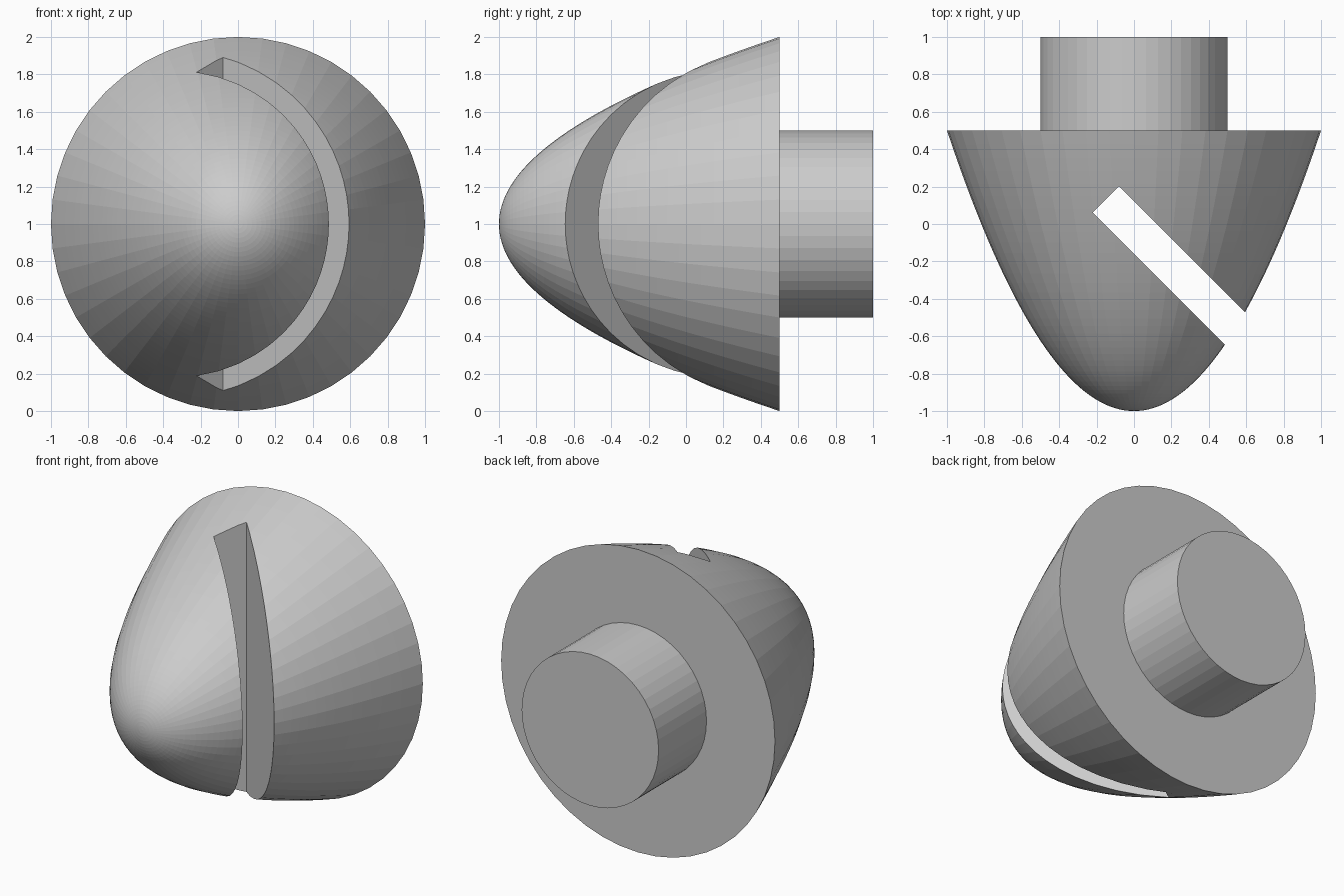
import bpy, bmesh
from math import sin, cos, pi, sqrt

if "Cube" in bpy.data.objects:
    bpy.data.objects.remove(bpy.data.objects["Cube"])

SEGMENTS = 48
RINGS = 40


def new_object(name, bm):
    bmesh.ops.recalc_face_normals(bm, faces=bm.faces)
    mesh = bpy.data.meshes.new(name)
    bm.to_mesh(mesh)
    bm.free()
    obj = bpy.data.objects.new(name, mesh)
    bpy.context.collection.objects.link(obj)
    return obj


def lathe_y(name, profile, z_axis):
    """Closed solid of revolution about y; profile is (radius, y), starting at a pole."""
    bm = bmesh.new()
    tip = bm.verts.new((0, profile[0][1], z_axis))
    rings = []
    for r, y in profile[1:]:
        rings.append([bm.verts.new((r * cos(2 * pi * i / SEGMENTS), y,
                                    z_axis + r * sin(2 * pi * i / SEGMENTS)))
                      for i in range(SEGMENTS)])
    for i in range(SEGMENTS):
        j = (i + 1) % SEGMENTS
        bm.faces.new((tip, rings[0][i], rings[0][j]))
        for a, b in zip(rings, rings[1:]):
            bm.faces.new((a[i], a[j], b[j], b[i]))
    bm.faces.new(rings[-1])
    return new_object(name, bm)


# Parabolic nose, flat back and short round stem as one turned body
profile = [(k / RINGS, -1 + 1.5 * (k / RINGS) ** 2) for k in range(RINGS + 1)]
profile += [(0.5, 0.5), (0.5, 1.0)]
body = lathe_y("nose_and_stem", profile, 1.0)

# Diagonal slot cutter: 0.2 wide, running at 45 degrees out of the front right
d = 1.2
bm = bmesh.new()
w = 0.1 * sqrt(2)
x0, y0 = -0.221, 0.061
outline = [(x0, y0), (x0 + d, y0 - d), (x0 + w + d, y0 + w - d), (x0 + w, y0 + w)]
base = bm.faces.new([bm.verts.new((x, y, -0.5)) for x, y in outline])
top = bmesh.ops.extrude_face_region(bm, geom=[base])["geom"]
bmesh.ops.translate(bm, vec=(0, 0, 3),
                    verts=[v for v in top if isinstance(v, bmesh.types.BMVert)])
cutter = new_object("slot_cutter", bm)
cutter.hide_render = True
cutter.hide_viewport = True

cut = body.modifiers.new("slot", "BOOLEAN")
cut.operation = "DIFFERENCE"
cut.solver = "EXACT"
cut.object = cutter
